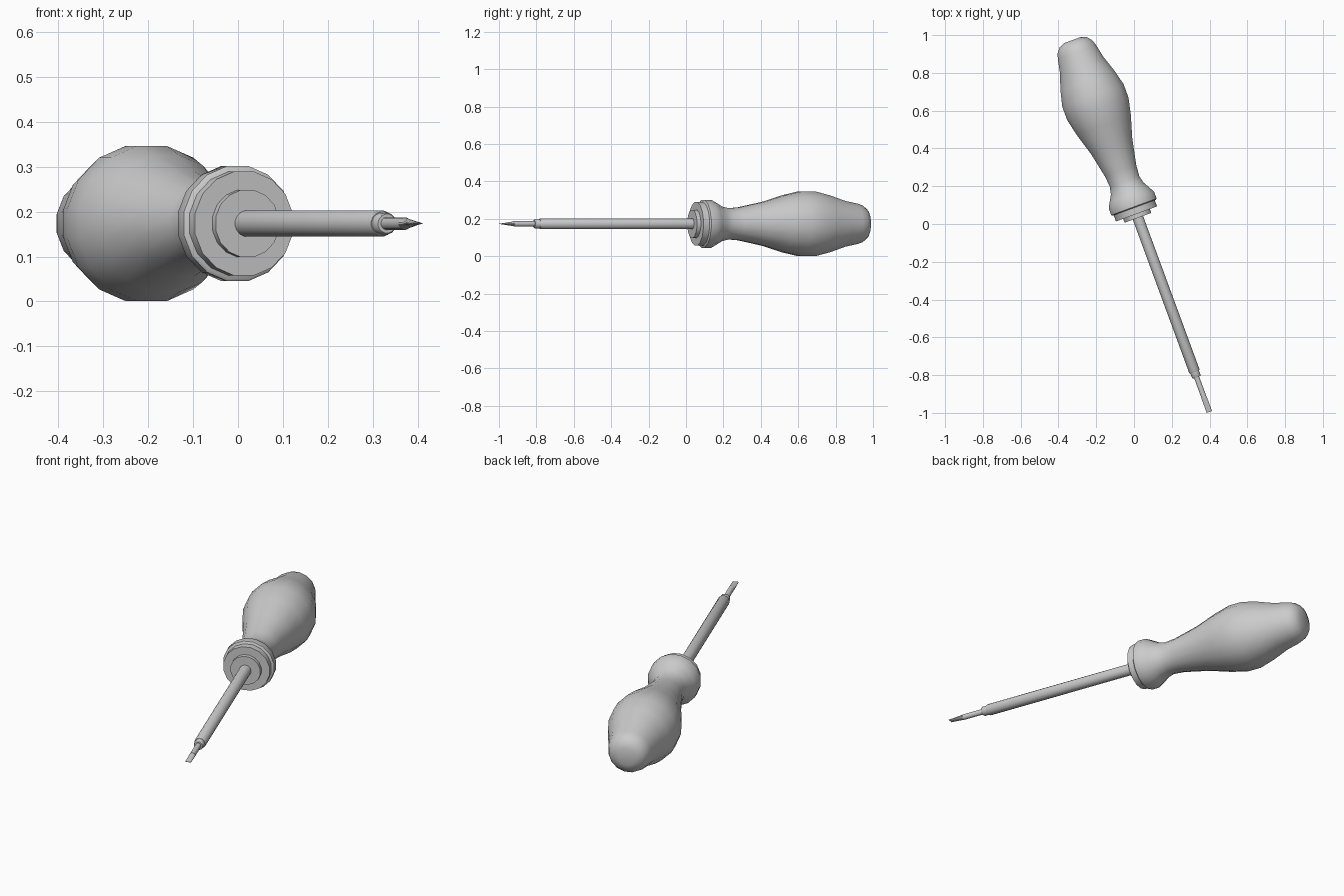
import bpy, bmesh, math
from mathutils import Matrix

cube = bpy.data.objects.get("Cube")
if cube:
    bpy.data.objects.remove(cube, do_unlink=True)

SIDES = 16
FLAT = math.cos(math.pi / SIDES)
# The tool lies level, turned about z, with its tip at local y = 0
PLACE = Matrix.Translation((0.399, -0.995, 0.1735)) @ Matrix.Rotation(math.radians(20.2), 4, "Z")

grey = bpy.data.materials.new("plain grey")
grey.use_nodes = True
grey.diffuse_color = (0.6, 0.6, 0.6, 1)
grey.node_tree.nodes["Principled BSDF"].inputs["Base Color"].default_value = (0.6, 0.6, 0.6, 1)


def turned(name, rings, angle=35):
    """Loft rings of (distance from tip, half height, thickness factor)."""
    bm = bmesh.new()
    loops = []
    for y, half, *thin in rings:
        r = half / FLAT
        k = thin[0] if thin else 1
        loop = []
        for i in range(SIDES):
            a = (i + 0.5) * math.tau / SIDES
            loop.append(bm.verts.new((r * math.cos(a), y, r * k * math.sin(a))))
        loops.append(loop)
    for a, b in zip(loops, loops[1:]):
        for i in range(SIDES):
            j = (i + 1) % SIDES
            bm.faces.new((a[i], a[j], b[j], b[i]))
    bm.faces.new(loops[0])
    bm.faces.new(loops[-1])
    bmesh.ops.recalc_face_normals(bm, faces=bm.faces)
    mesh = bpy.data.meshes.new(name)
    bm.to_mesh(mesh)
    bm.free()
    mesh.materials.append(grey)
    ob = bpy.data.objects.new(name, mesh)
    bpy.context.collection.objects.link(ob)
    ob.matrix_world = PLACE
    bpy.ops.object.select_all(action="DESELECT")
    ob.select_set(True)
    bpy.context.view_layer.objects.active = ob
    bpy.ops.object.shade_smooth_by_angle(angle=math.radians(angle))
    return ob


# Flattened chisel tip and its thin rod
turned("blade_tip", [(0, 0.015, 0.06), (0.08, 0.015, 0.85)], 25)
turned("blade_rod", [(0.08, 0.014), (0.2, 0.014)])

# Stepped shaft
turned("shaft_step", [(0.195, 0.021), (0.2, 0.024), (0.232, 0.024)])
turned("shaft", [(0.226, 0.026), (0.232, 0.029), (1.1, 0.029)])

# Collar discs at the front of the handle
turned("shaft_boss", [(1.095, 0.075), (1.13, 0.075)])
turned("front_disc", [(1.117, 0.116), (1.155, 0.116)])

# Handle: collar ring, neck, swelling grip and rounded end
turned("handle", [
    (1.152, 0.122), (1.157, 0.128), (1.195, 0.128), (1.225, 0.112),
    (1.26, 0.092), (1.3, 0.083), (1.36, 0.088), (1.5, 0.117),
    (1.62, 0.153), (1.71, 0.173), (1.785, 0.173), (1.87, 0.152),
    (1.96, 0.122), (2.03, 0.108), (2.06, 0.098), (2.085, 0.078),
    (2.098, 0.045),
], 40)
